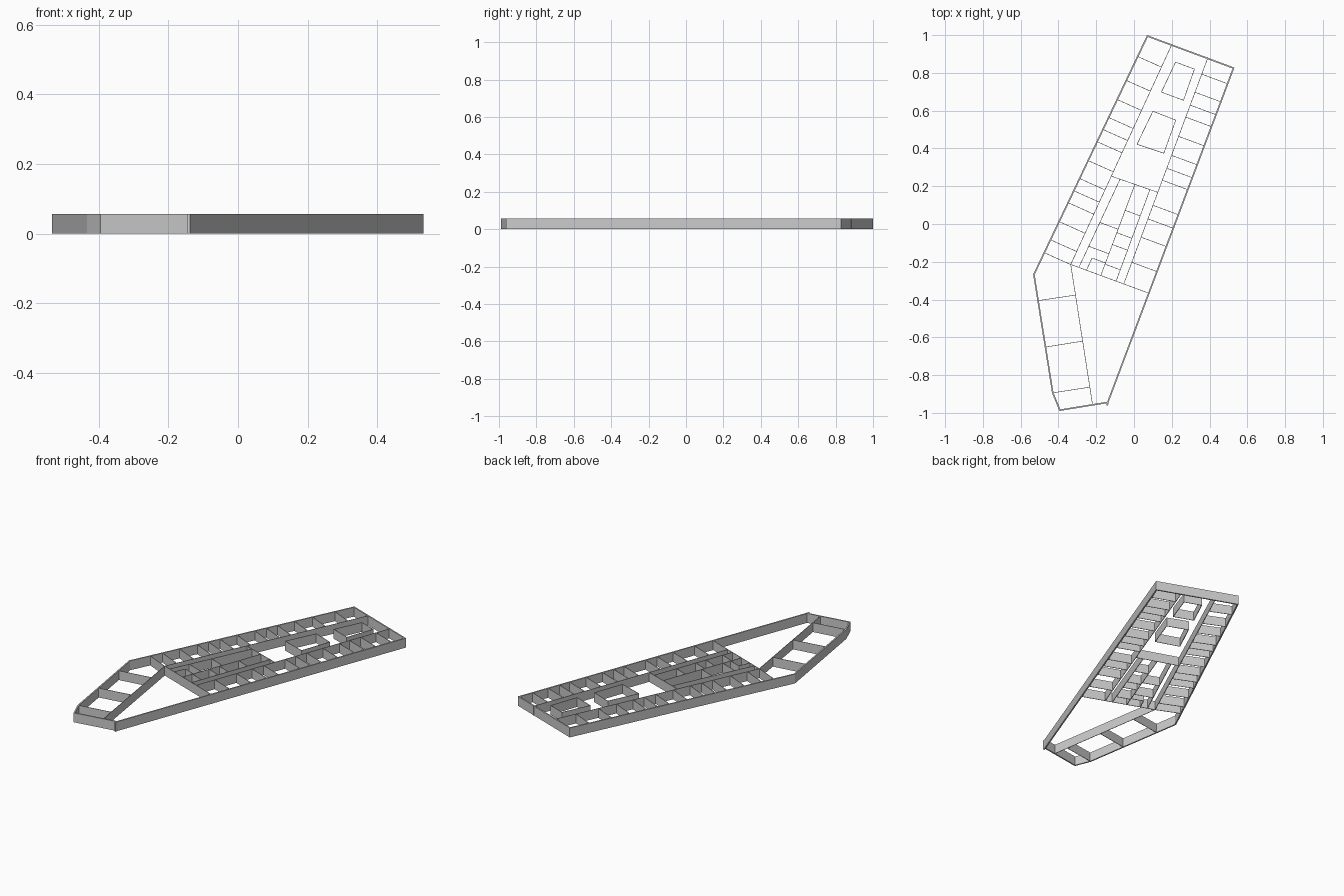
import bpy, bmesh
from mathutils import Vector as V
from mathutils.geometry import intersect_line_line

if "Cube" in bpy.data.objects:
    bpy.data.objects.remove(bpy.data.objects["Cube"])

H = 0.056


def walls(name, segs, t=0.003):
    """One object holding an upright thin box for every plan segment."""
    bm = bmesh.new()
    for a, b in segs:
        a, b = V((*a[:2], 0)), V((*b[:2], 0))
        d = (b - a).normalized()
        n = V((-d.y, d.x, 0)) * t / 2
        f = bm.faces.new([bm.verts.new(p) for p in (a + n, a - n, b - n, b + n)])
        r = bmesh.ops.extrude_face_region(bm, geom=[f])
        bmesh.ops.translate(bm, vec=(0, 0, H),
                            verts=[v for v in r["geom"] if isinstance(v, bmesh.types.BMVert)])
    bmesh.ops.recalc_face_normals(bm, faces=bm.faces)
    me = bpy.data.meshes.new(name)
    bm.to_mesh(me)
    bm.free()
    bpy.context.collection.objects.link(bpy.data.objects.new(name, me))


def loop(pts):
    return list(zip(pts, pts[1:] + pts[:1]))


def ribs(line, target, direction, fractions):
    """Parallel partitions from points along one line until they hit another."""
    a, b = (V((*p, 0)) for p in line)
    c, d = (V((*p, 0)) for p in target)
    out = []
    for f in fractions:
        p = a.lerp(b, f)
        out.append((p, intersect_line_line(p, p + V((*direction, 0)), c, d)[0]))
    return out


# Outer shell, mitred with a thickness inset inside the outline
outline = [(0.069, 1.0), (-0.534, -0.267), (-0.434, -0.895), (-0.395, -0.99),
           (-0.136, -0.948), (0.532, 0.828)]
T = 0.008
n = len(outline)
inner = []
for i in range(n):
    p, c, q = (V(outline[(i + k) % n]) for k in (-1, 0, 1))
    d1, d2 = (c - p).normalized(), (q - c).normalized()
    n1, n2 = V((-d1.y, d1.x)), V((-d2.y, d2.x))
    inner.append(c + (n1 + n2) * T / (1 + n1.dot(n2)))
bm = bmesh.new()
rings = [[bm.verts.new((p[0], p[1], z)) for p in pts]
         for pts, z in ((outline, 0), (outline, H), (inner, H), (inner, 0))]
for k in range(4):
    r, s = rings[k], rings[(k + 1) % 4]
    for i in range(n):
        j = (i + 1) % n
        bm.faces.new((r[i], r[j], s[j], s[i]))
bmesh.ops.recalc_face_normals(bm, faces=bm.faces)
me = bpy.data.meshes.new("outer_wall")
bm.to_mesh(me)
bm.free()
bpy.context.collection.objects.link(bpy.data.objects.new("outer_wall", me))
# Small overshoot of the long wall at the south corner
walls("corner_stub", [((-0.138, -0.945), (-0.142, -0.961))], T)

# Corridor walls
west = [(0.201, 0.952), (-0.335, -0.214)]
east = [(0.392, 0.883), (-0.053, -0.314)]
south = [(-0.335, -0.214), (0.083, -0.368)]
walls("corridor_walls", [west, east, south])

# Rows of rooms along both facades
walls("west_partitions", ribs(outline[:2], west, (0.143, -0.064),
      [.088, .188, .268, .343, .393, .444, .523, .598, .649, .699, .778, .854, .908]))
walls("east_partitions", ribs(east, (outline[4], outline[5]), (0.143, -0.053),
      [.075, .155, .212, .265, .35, .434, .491, .544, .655, .715, .796, .907]))

# Free-standing cores
walls("north_core", loop([(0.22, 0.857), (0.32, 0.82), (0.262, 0.655), (0.145, 0.698)]))
walls("middle_core", loop([(0.1, 0.597), (0.221, 0.55), (0.158, 0.375), (0.016, 0.422)]))

# Service block
left = [(-0.074, 0.237), (-0.292, -0.23)]
mid = [(0.005, 0.21), (-0.176, -0.273)]
right = [(0.085, 0.184), (-0.095, -0.303)]
walls("service_block_walls", [((-0.117, 0.252), (0.125, 0.168)), left, mid, right])
across = (0.143, -0.053)
walls("service_block_partitions",
      ribs(mid, right, across, [.285, .53, .66, .875])
      + ribs(left, mid, across, [.49, .76])
      + [((-0.222, -0.18), (-0.149, -0.207)), ((-0.222, -0.18), (-0.252, -0.245))])

# South-west wing
walls("wing_walls", [((-0.335, -0.214), (-0.219, -0.96)),
                     ((-0.51, -0.406), (-0.308, -0.376)),
                     ((-0.472, -0.652), (-0.272, -0.62)),
                     ((-0.43, -0.894), (-0.235, -0.864))])
